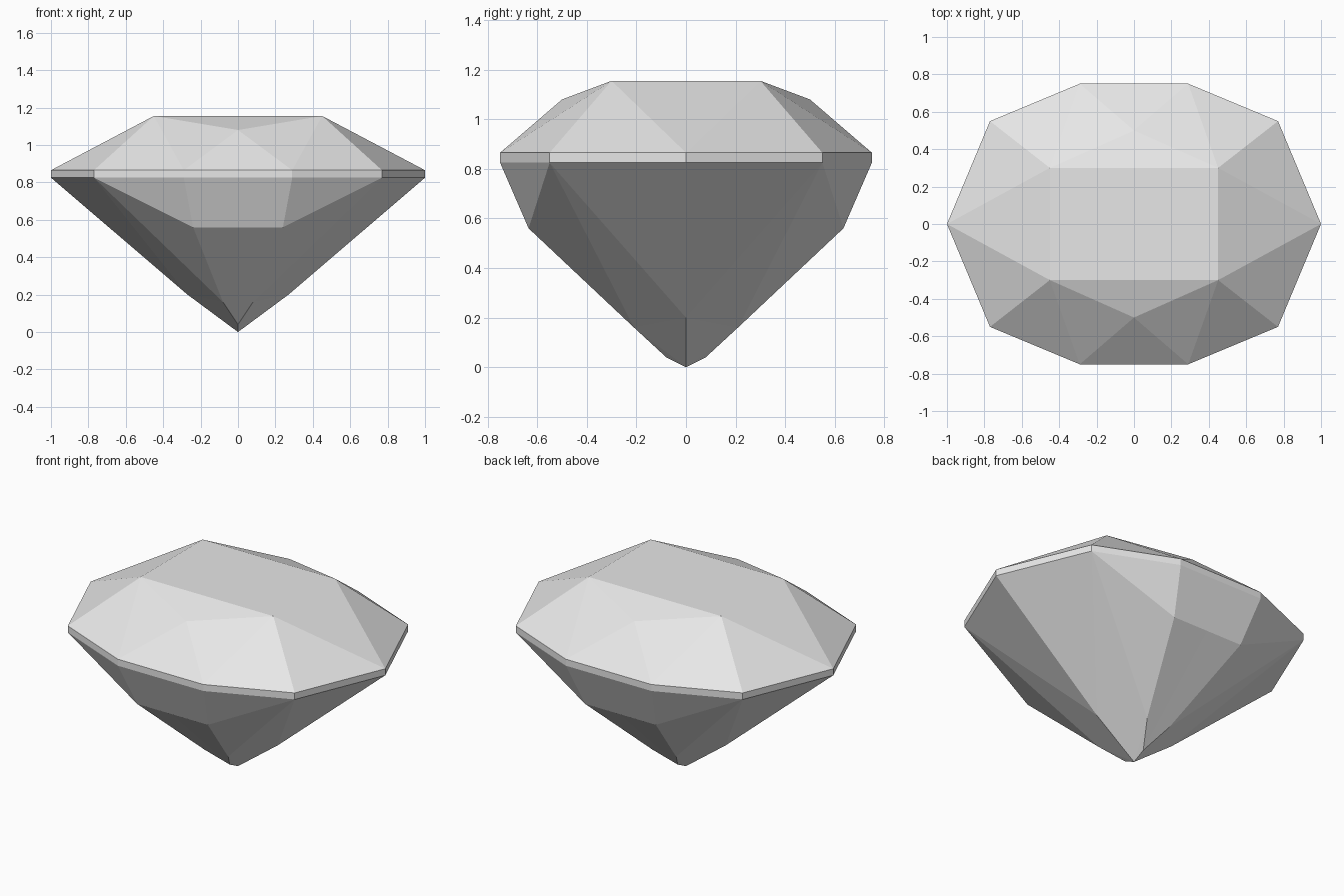
import bpy
import bmesh

cube = bpy.data.objects.get("Cube")
if cube:
    bpy.data.objects.remove(cube, do_unlink=True)

mat = bpy.data.materials.new("pale grey")
mat.use_nodes = True
grey = (0.8, 0.8, 0.8, 1)
mat.diffuse_color = grey
mat.node_tree.nodes["Principled BSDF"].inputs["Base Color"].default_value = grey

TOP, HIGH, LOW = 1.155, 0.865, 0.825   # table, upper girdle, lower girdle
OUTLINE = [(1, 0), (0.77, 0.55), (0.29, 0.75), (0, 0.75)]


def ring(z):
    return [(x, y, z) for x, y in OUTLINE]


def facets(name, faces):
    """Build one quarter of the stone and mirror it across x and y."""
    bm = bmesh.new()
    for face in faces:
        bm.faces.new([bm.verts.new(p) for p in face])
    for axis in range(2):
        copy = bmesh.ops.duplicate(bm, geom=bm.verts[:] + bm.edges[:] + bm.faces[:])["geom"]
        for v in copy:
            if isinstance(v, bmesh.types.BMVert):
                v.co[axis] *= -1
    bmesh.ops.remove_doubles(bm, verts=bm.verts[:], dist=0.0005)
    bmesh.ops.recalc_face_normals(bm, faces=bm.faces[:])
    # open shells: make every facet point away from the stone's heart
    for f in bm.faces:
        c = f.calc_center_median()
        c.z -= 0.75
        if f.normal.dot(c) < 0:
            f.normal_flip()
    mesh = bpy.data.meshes.new(name)
    bm.to_mesh(mesh)
    bm.free()
    mesh.materials.append(mat)
    obj = bpy.data.objects.new(name, mesh)
    bpy.context.collection.objects.link(obj)


# Crown: flat table with sloping facets down to the girdle
tip, corner, shoulder, middle = ring(HIGH)
table = (0.45, 0.3, TOP)
table_side = (0.45, 0, TOP)
table_front = (0, 0.3, TOP)
star = (0, 0.5, 1.08)
facets("crown", [
    [(0, 0, TOP), table_side, table, table_front],
    [table_side, tip, table],
    [table, tip, corner],
    [table, corner, shoulder],
    [table, shoulder, star],
    [table, star, table_front],
    [star, shoulder, middle],
])

# Girdle: thin upright band
upper, lower = ring(HIGH), ring(LOW)
facets("girdle", [[lower[i], lower[i + 1], upper[i + 1], upper[i]] for i in range(3)])

# Pavilion: long facets closing at the bottom point
tip, corner, shoulder, middle = lower
bend = (0.24, 0.635, 0.56)
bend_middle = (0, 0.635, 0.56)
neck = (0.08, 0.21, 0.16)
keel_end = (0, 0.08, 0.04)
keel_side = (0.27, 0, 0.2)
point = (0, 0, 0)
facets("pavilion", [
    [tip, corner, keel_side],
    [corner, shoulder, bend],
    [shoulder, middle, bend_middle, bend],
    [corner, bend, neck],
    [corner, neck, keel_side],
    [keel_side, neck, point],
    [neck, keel_end, point],
    [bend, bend_middle, keel_end, neck],
])
